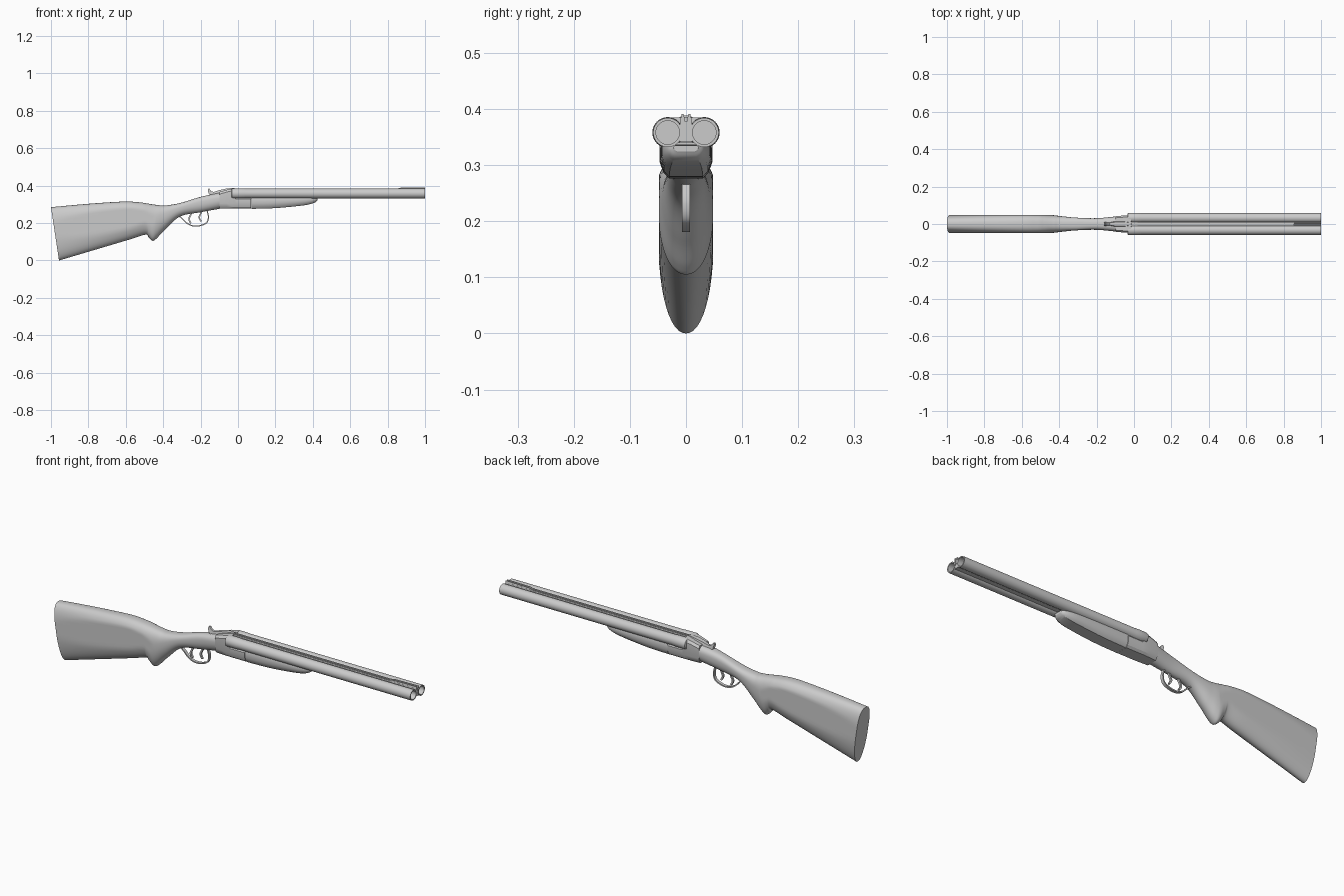
import bpy, bmesh, math

if "Cube" in bpy.data.objects:
    bpy.data.objects.remove(bpy.data.objects["Cube"])


def finish(ob, angle=35):
    bpy.ops.object.select_all(action='DESELECT')
    bpy.context.view_layer.objects.active = ob
    ob.select_set(True)
    bpy.ops.object.shade_smooth_by_angle(angle=math.radians(angle))


def loft(name, rings, angle=35):
    """Skin a list of equal-sized rings and cap both ends."""
    bm = bmesh.new()
    rows = [[bm.verts.new(p) for p in ring] for ring in rings]
    n = len(rows[0])
    for a, b in zip(rows, rows[1:]):
        for i in range(n):
            j = (i + 1) % n
            bm.faces.new((a[i], a[j], b[j], b[i]))
    bm.faces.new(rows[0])
    bm.faces.new(rows[-1])
    bmesh.ops.recalc_face_normals(bm, faces=bm.faces)
    me = bpy.data.meshes.new(name)
    bm.to_mesh(me)
    bm.free()
    ob = bpy.data.objects.new(name, me)
    bpy.context.collection.objects.link(ob)
    finish(ob, angle)
    return ob


def spline(keys, steps):
    """Catmull-Rom interpolation through tuples."""
    out = []
    k = [keys[0]] + keys + [keys[-1]]
    for a, b, c, d in zip(k, k[1:], k[2:], k[3:]):
        for s in range(steps):
            t = s / steps
            out.append(tuple(0.5 * (2*q + (r-p)*t + (2*p-5*q+4*r-s4)*t*t + (3*q-p-3*r+s4)*t**3)
                             for p, q, r, s4 in zip(a, b, c, d)))
    return out + [keys[-1]]


def stock_ring(xt, zt, xb, zb, w, n=48):
    """Rounded section with flattened cheeks, sheared between top and bottom."""
    ring = []
    for i in range(n):
        a = 2 * math.pi * i / n
        c, s = math.cos(a), math.sin(a)
        e = 0.75 if s > 0 else 0.95
        y = math.copysign(abs(c) ** e, c) * w
        v = 0.58 + (0.42 if s > 0 else 0.58) * math.copysign(abs(s) ** e, s)
        ring.append((xb + (xt - xb) * v, max(-.048, min(.048, y)), zb + (zt - zb) * v))
    return ring


def body_ring(x, zt, zb, w, top=.8, chamfer=.012, low=.65):
    h = zt - zb
    c, b = min(chamfer, h * .3), min(.028, h * .5)
    right = [(w * low, zb), (w * .86, zb + b * .35), (w, zb + b), (w, zt - c), (w * top, zt)]
    return [(x, y, z) for y, z in right] + [(x, -y, z) for y, z in reversed(right)]


def box_ring(x, zt, zb, w, y=0, top=1):
    return [(x, y - w, zb), (x, y + w, zb), (x, y + w * top, zt), (x, y - w * top, zt)]


def lathe(name, y, z, profile, n=40):
    return loft(name, [[(x, y + r * math.cos(2*math.pi*i/n), z + r * math.sin(2*math.pi*i/n))
                        for i in range(n)] for x, r in profile])


def strip(name, pts, width, thick):
    """Band swept along an x-z path."""
    p = spline(pts, 8)
    rings = []
    for i, (x, z) in enumerate(p):
        a, b = p[max(i-1, 0)], p[min(i+1, len(p)-1)]
        dx, dz = b[0]-a[0], b[1]-a[1]
        l = math.hypot(dx, dz)
        nx, nz = -dz/l*thick, dx/l*thick
        rings.append([(x+nx, -width, z+nz), (x+nx, width, z+nz),
                      (x-nx, width, z-nz), (x-nx, -width, z-nz)])
    return loft(name, rings)


# Shoulder stock with pistol grip and wrist
stock = [(-1, .285, -.957, 0, .049), (-.8, .303, -.755, .06, .053), (-.61, .315, -.58, .112, .054),
         (-.52, .31, -.495, .138, .051), (-.48, .304, -.478, .124, .050),
         (-.45, .299, -.457, .105, .049), (-.425, .296, -.435, .118, .047),
         (-.39, .294, -.39, .165, .042), (-.31, .307, -.31, .235, .034),
         (-.2, .340, -.2, .258, .031), (-.09, .364, -.09, .278, .041)]
butt = [stock_ring(-.994, .278, -.957, .006, .044)]
loft("stock", [stock_ring(*k) for k in spline(stock, 8)])

# Receiver, rising to the standing breech then dropping under the barrels
loft("receiver", [body_ring(*k) for k in [
    (-.10, .366, .277, .041), (-.06, .378, .277, .045), (-.025, .385, .277, .047),
    (-.015, .385, .277, .047), (-.012, .340, .277, .047), (.07, .340, .277, .047)]], 25)

# Fore-end under the barrels
fore = [(.072, .337, .276, .046), (.2, .337, .280, .046), (.33, .337, .292, .044),
        (.385, .337, .301, .040), (.415, .336, .312, .032), (.426, .335, .324, .022)]
loft("fore_end", [body_ring(*k, top=.95, chamfer=.006) for k in spline(fore, 5)], 30)

# Barrels with swollen breech ends and open bores
for side, y in (("left", .0325), ("right", -.0325)):
    lathe(side + "_barrel", y, .358, [(-.036, .020), (-.033, .0255), (-.026, .0275), (.01, .0275),
                                      (.032, .027), (.04, .026), (1, .026), (1, .021), (.6, .021)])
    s = 1 if y > 0 else -1
    # Twin ridges of the top rib and the front sight
    loft(side + "_rib_ridge", [box_ring(x, .384, .36, .005, s * .0065, .6) for x in (-.02, 1)])
    loft(side + "_front_sight", [box_ring(x, z, .375, .005, s * .006, .35)
                                 for x, z in ((.85, .384), (.87, .389), (1, .391))])

# Web joining the barrels
loft("barrel_web", [box_ring(x, .378, .341, .011) for x in (-.02, .998)])

# Top lever with raised thumb spur
loft("top_lever", [box_ring(x, zt, zb, w, 0, .6) for x, zt, zb, w in [
    (-.02, .388, .37, .012), (-.06, .385, .36, .020), (-.10, .376, .35, .017),
    (-.13, .366, .345, .010), (-.143, .370, .350, .009), (-.154, .384, .352, .010),
    (-.161, .383, .372, .009)]])

# Trigger guard and two triggers
strip("trigger_guard", [(-.32, .238), (-.303, .228), (-.27, .197), (-.235, .184), (-.20, .187),
                        (-.168, .202), (-.158, .232), (-.166, .268)], .0075, .003)
for name, dx, dz in (("rear_trigger", 0, 0), ("front_trigger", .055, .01)):
    strip(name, [(-.245 + dx, .262 + dz), (-.254 + dx, .242 + dz),
                 (-.262 + dx, .220 + dz), (-.252 + dx, .199 + dz)], .005, .004)
